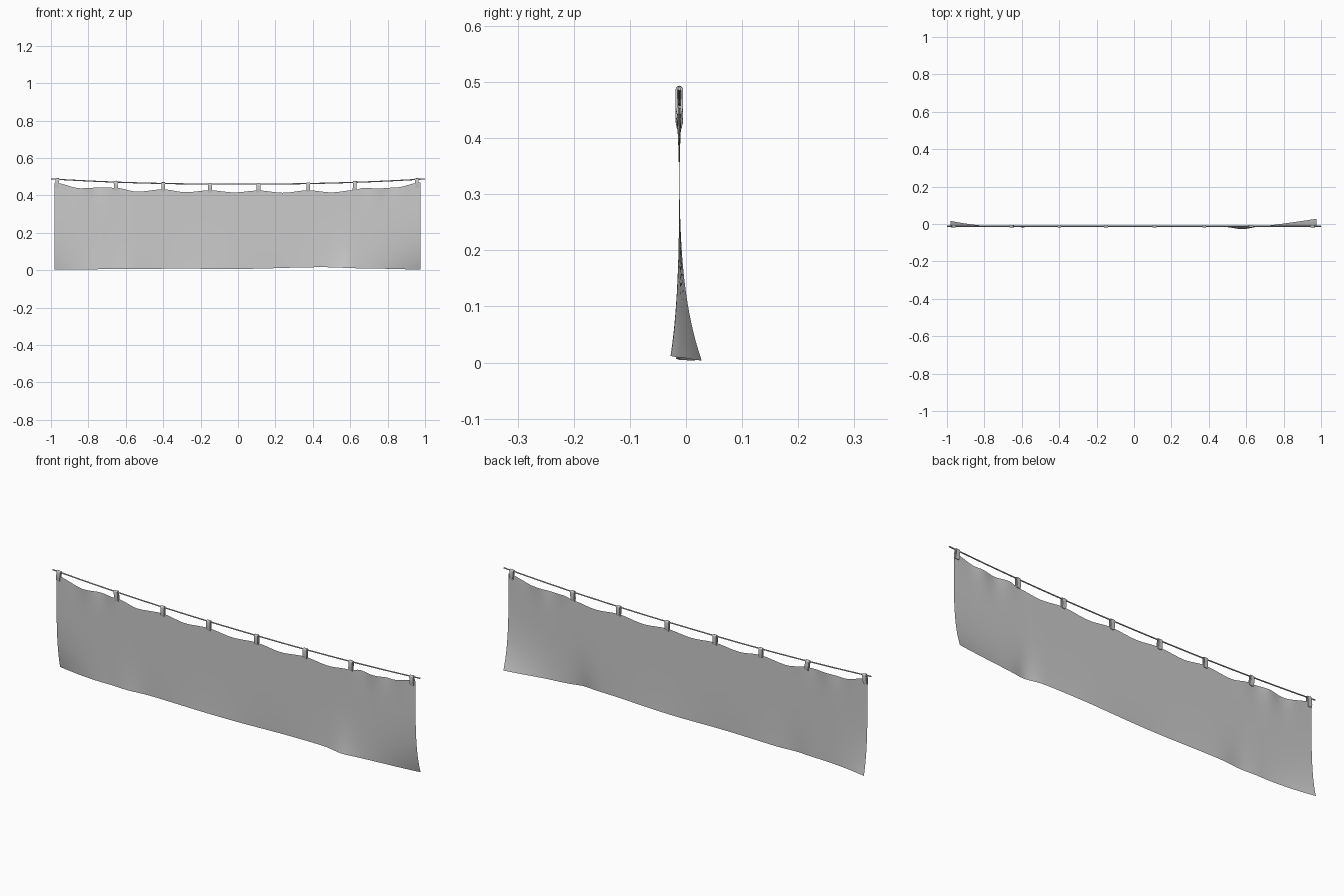
import bpy, bmesh, math
from mathutils import Matrix, Vector

if "Cube" in bpy.data.objects:
    bpy.data.objects.remove(bpy.data.objects["Cube"])

Y0 = -0.012  # plane in which the line hangs


def material(name, value):
    m = bpy.data.materials.new(name)
    m.use_nodes = True
    col = (value, value, value, 1)
    m.diffuse_color = col
    m.node_tree.nodes["Principled BSDF"].inputs["Base Color"].default_value = col
    return m


grey = material("plain grey", 0.6)


def add_object(name, bm):
    me = bpy.data.meshes.new(name)
    bm.to_mesh(me)
    bm.free()
    ob = bpy.data.objects.new(name, me)
    bpy.context.collection.objects.link(ob)
    me.materials.append(grey)
    bpy.ops.object.select_all(action="DESELECT")
    ob.select_set(True)
    bpy.context.view_layer.objects.active = ob
    bpy.ops.object.shade_smooth_by_angle(angle=math.radians(40))
    return ob


def cable_z(x):
    return 0.46 + 0.028 * abs(x) ** 2.2


def smooth_curve(points, x):
    """Eased interpolation through (x, value) points."""
    for (x0, a), (x1, b) in zip(points, points[1:]):
        if x <= x1:
            t = max(0, (x - x0) / (x1 - x0))
            return a + (b - a) * t * t * (3 - 2 * t)
    return points[-1][1]


def bump(x, centre, width):
    return math.exp(-((x - centre) / width) ** 2)


# Hanging cable
bm = bmesh.new()
rings = []
for i in range(41):
    x = -1 + i / 20
    rings.append([bm.verts.new((x, Y0 + 0.003 * math.cos(a), cable_z(x) + 0.003 * math.sin(a)))
                  for a in (k * math.tau / 8 for k in range(8))])
for r, s in zip(rings, rings[1:]):
    for k in range(8):
        bm.faces.new((r[k - 1], r[k], s[k], s[k - 1]))
bm.faces.new(rings[0])
bm.faces.new(rings[-1][::-1])
bmesh.ops.recalc_face_normals(bm, faces=bm.faces)
add_object("cable", bm)

# Cloth banner: scalloped top edge, lower hem flaring out of plane
TOP = [(-0.98, 0.467), (-0.84, 0.438), (-0.72, 0.443), (-0.65, 0.44), (-0.54, 0.42),
       (-0.4, 0.432), (-0.28, 0.417), (-0.15, 0.427), (-0.02, 0.416), (0.11, 0.426),
       (0.24, 0.414), (0.375, 0.427), (0.5, 0.416), (0.62, 0.428), (0.67, 0.44),
       (0.75, 0.437), (0.84, 0.442), (0.975, 0.468)]
HEM = [(-0.98, 0.004), (-0.3, 0.008), (0, 0.007), (0.45, 0.016), (0.7, 0.009), (0.975, 0.004)]
L, R, NX, NZ = -0.98, 0.975, 130, 28


def cloth_y(x, t):
    low = (1 - t) ** 4
    hem = (0.03 * max(0, (-0.72 - x) / 0.26) ** 1.5 + 0.038 * max(0, (x - 0.65) / 0.325) ** 1.5
           - 0.013 * bump(x, 0.58, 0.06) - 0.008 * bump(x, -0.59, 0.07)
           + 0.003 * math.sin(9 * x))
    fold = 0.005 * math.sin(40 * x) * (bump(x, -0.76, 0.12) + bump(x, 0.77, 0.12))
    return Y0 + hem * low + fold * t ** 8


bm = bmesh.new()
rows = []
for j in range(NZ + 1):
    t = j / NZ
    row = []
    for i in range(NX + 1):
        x = L + (R - L) * i / NX
        z0, z1 = smooth_curve(HEM, x), smooth_curve(TOP, x)
        row.append(bm.verts.new((x, cloth_y(x, t), z0 + (z1 - z0) * t)))
    rows.append(row)
for a, b in zip(rows, rows[1:]):
    for i in range(NX):
        bm.faces.new((a[i], a[i + 1], b[i + 1], b[i]))
add_object("banner_cloth", bm)

# Clips: an upside-down U folded over the cable and gripping the cloth
CLIPS = [(-0.965, 0.12), (-0.655, -0.12), (-0.4, 0), (-0.15, 0),
         (0.11, 0), (0.375, 0), (0.625, 0.05), (0.955, -0.08)]


def u_profile():
    arc = [k * math.pi / 6 for k in range(7)]
    outer = [(0.0065 * math.cos(a), 0.0065 * math.sin(a)) for a in arc]
    inner = [(0.0035 * math.cos(a), 0.0035 * math.sin(a)) for a in reversed(arc)]
    return ([(0.004, -0.044), (0.007, -0.03)] + outer + [(-0.007, -0.03), (-0.004, -0.044)]
            + [(-0.001, -0.044), (-0.002, -0.03)] + inner + [(0.002, -0.03), (0.001, -0.044)])


for n, (x, tilt) in enumerate(CLIPS):
    bm = bmesh.new()
    face = bm.faces.new([bm.verts.new((-0.01, y, z)) for y, z in u_profile()])
    ext = bmesh.ops.extrude_face_region(bm, geom=[face])
    moved = [v for v in ext["geom"] if isinstance(v, bmesh.types.BMVert)]
    bmesh.ops.translate(bm, verts=moved, vec=Vector((0.02, 0, 0)))
    bmesh.ops.recalc_face_normals(bm, faces=bm.faces)
    bm.transform(Matrix.Translation((x, Y0, cable_z(x))) @ Matrix.Rotation(tilt, 4, "Y"))
    add_object(f"clip_{n + 1}", bm)
